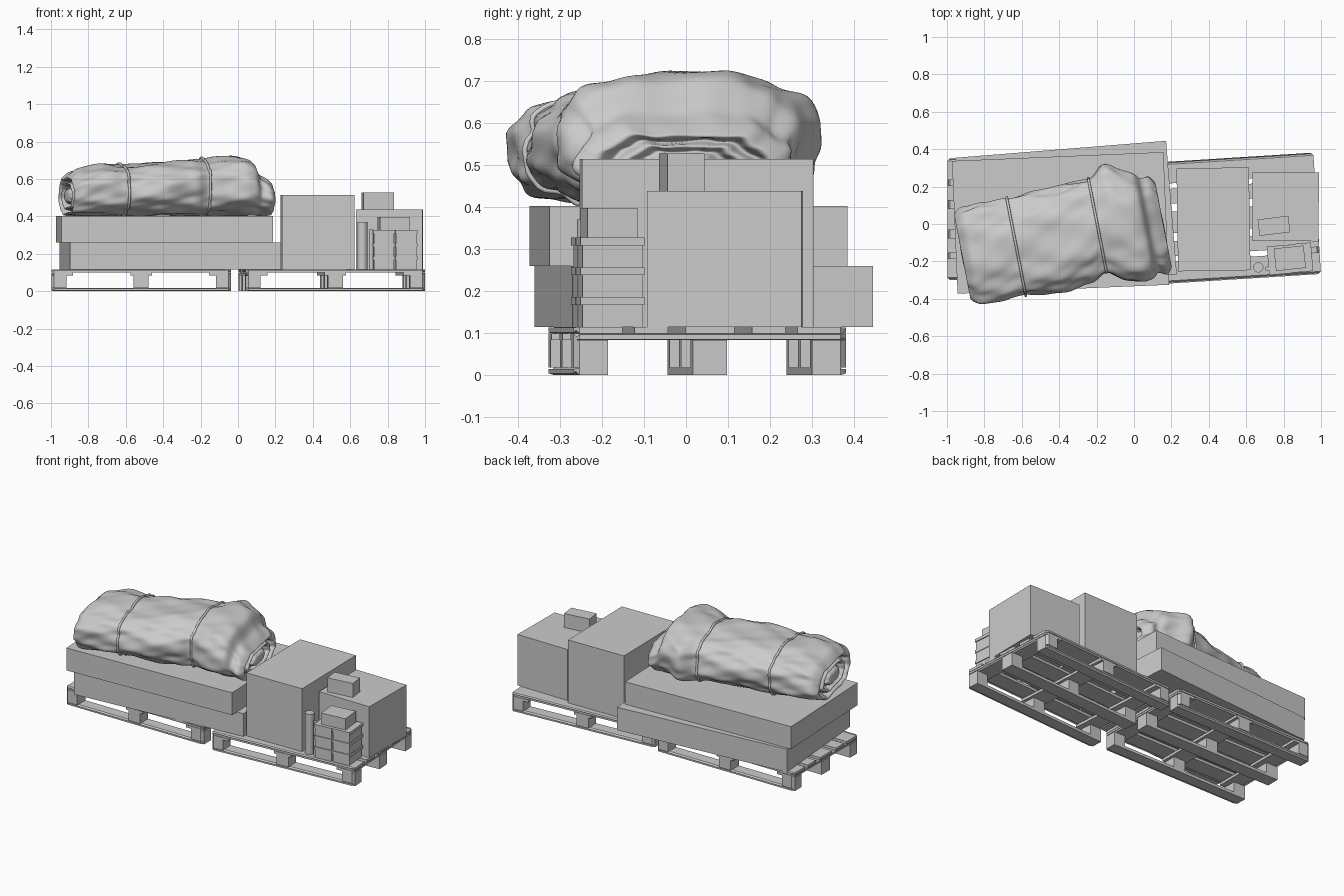
import bpy, bmesh, math
from mathutils import Matrix, Vector

if "Cube" in bpy.data.objects:
    bpy.data.objects.remove(bpy.data.objects["Cube"])

grey = bpy.data.materials.new("plain_grey")
grey.diffuse_color = (0.6, 0.6, 0.6, 1)
grey.use_nodes = True
grey.node_tree.nodes["Principled BSDF"].inputs["Base Color"].default_value = grey.diffuse_color


def finish(bm, name, smooth=False):
    bmesh.ops.recalc_face_normals(bm, faces=bm.faces)
    me = bpy.data.meshes.new(name)
    bm.to_mesh(me)
    bm.free()
    me.materials.append(grey)
    ob = bpy.data.objects.new(name, me)
    bpy.context.collection.objects.link(ob)
    if smooth:
        for p in me.polygons:
            p.use_smooth = True
    return ob


def add_box(bm, x0, x1, y0, y1, z0, z1):
    m = Matrix.Translation(((x0 + x1) / 2, (y0 + y1) / 2, (z0 + z1) / 2))
    m = m @ Matrix.Diagonal((x1 - x0, y1 - y0, z1 - z0, 1))
    bmesh.ops.create_cube(bm, size=1, matrix=m)


def place(ob, x, y, deg):
    ob.location = (x, y, 0)
    ob.rotation_euler.z = math.radians(deg)


def box(name, x, y, sx, sy, z0, z1, deg=0):
    bm = bmesh.new()
    add_box(bm, -sx / 2, sx / 2, -sy / 2, sy / 2, z0, z1)
    place(finish(bm, name), x, y, deg)


# Pallets: runners, blocks, cross boards and deck boards
def pallet(name, x, y, deg):
    L, W = 0.48, 0.325
    bm = bmesh.new()
    for cy in (-W + 0.041, 0, W - 0.041):
        add_box(bm, -L, L, cy - 0.041, cy + 0.041, 0, 0.018)
        for cx in (-L + 0.04, 0, L - 0.04):
            add_box(bm, cx - 0.04, cx + 0.04, cy - 0.041, cy + 0.041, 0.018, 0.083)
    for cx in (-L + 0.058, 0, L - 0.058):
        add_box(bm, cx - 0.058, cx + 0.058, -W, W, 0.083, 0.099)
    for cy, w in ((-W + 0.058, 0.116), (-0.14, 0.08), (0, 0.116), (0.14, 0.08), (W - 0.058, 0.116)):
        add_box(bm, -L, L, cy - w / 2, cy + w / 2, 0.099, 0.115)
    # clipped outer corners
    corners = [e for e in bm.edges if all(
        abs(abs(v.co.x) - L) < 1e-4 and abs(abs(v.co.y) - W) < 1e-4 for v in e.verts)]
    bmesh.ops.bevel(bm, geom=corners, offset=0.014, segments=1, affect='EDGES')
    place(finish(bm, name), x, y, deg)


pallet("left_pallet", -0.518, 0.025, 0)
pallet("right_pallet", 0.50, 0.027, 3.6)

# Large crates and cartons
box("lower_slab", -0.363, 0.042, 1.13, 0.717, 0.115, 0.26, 4.6)
box("upper_slab", -0.393, 0.006, 1.131, 0.71, 0.26, 0.402, 2.4)
box("tall_carton", 0.425, 0.025, 0.387, 0.55, 0.115, 0.514, 0.9)
box("end_carton", 0.81, 0.093, 0.355, 0.367, 0.115, 0.438, -0.7)
box("top_carton", 0.748, -0.01, 0.165, 0.088, 0.438, 0.527, 7)

# Two columns of small lidded boxes with one box across them
for col, cx, cy in (("left", 0.775, -0.192), ("right", 0.893, -0.18)):
    for i in range(3):
        z = 0.115 + i * 0.0707
        box(f"{col}_small_box_{i}", cx, cy, 0.108, 0.143, z, z + 0.052, 5)
        box(f"{col}_small_lid_{i}", cx, cy, 0.118, 0.153, z + 0.052, z + 0.0705, 5)
box("small_top_box", 0.833, -0.183, 0.16, 0.12, 0.327, 0.398, 6)


# Upright tubes
def tube(name, x, y, r, z1):
    bm = bmesh.new()
    bmesh.ops.create_cone(bm, cap_ends=True, segments=24, radius1=r, radius2=r,
                          depth=z1 - 0.115, matrix=Matrix.Translation((x, y, (z1 + 0.115) / 2)))
    ob = finish(bm, name)
    for p in ob.data.polygons:
        p.use_smooth = len(p.vertices) == 4


tube("thick_tube", 0.665, -0.232, 0.027, 0.37)
tube("thin_tube", 0.712, -0.24, 0.012, 0.33)

# Tied cloth bundle: centre x, centre y, half width, top height along its length
FLOOR = 0.403
N = 64
stations = [
    (-0.91, -0.178, 0.235, 0.615), (-0.88, -0.172, 0.262, 0.65), (-0.75, -0.145, 0.272, 0.68),
    (-0.63, -0.12, 0.262, 0.672), (-0.45, -0.095, 0.275, 0.69), (-0.275, -0.045, 0.272, 0.702),
    (-0.195, -0.01, 0.255, 0.70), (-0.10, 0.012, 0.325, 0.72), (0.0, -0.015, 0.30, 0.722),
    (0.06, -0.01, 0.28, 0.70), (0.075, -0.005, 0.245, 0.635), (0.13, -0.005, 0.265, 0.60),
    (0.15, -0.005, 0.235, 0.58)]
ANG = math.radians(11)


def section(st, grow=0.0, scale=1.0, wrinkle=1.0):
    x, y, hw, top = st
    h = top - FLOOR
    pts = []
    for i in range(N):
        a = 2 * math.pi * i / N
        c, s = math.cos(a), math.sin(a)
        e = 2 / 2.5
        u = math.copysign(abs(c) ** e, c) * hw * scale
        w = math.copysign(abs(s) ** e, s) * h / 2 * scale
        d = grow + wrinkle * (0.007 * math.sin(6 * a + 11 * x) + 0.005 * math.sin(11 * a - 17 * x)
                              + 0.003 * math.sin(17 * a + 31 * x))
        u += d * c
        w += d * s * 0.8
        z = max(FLOOR + h / 2 + w, FLOOR - min(grow, 0.002))
        pts.append(Vector((x - u * math.sin(ANG), y + u * math.cos(ANG), z)))
    return pts


rings = []
for a, b in zip(stations, stations[1:]):
    steps = max(1, round((b[0] - a[0]) / 0.03))
    for k in range(steps):
        t = k / steps
        f = t * t * (3 - 2 * t)
        rings.append(section([a[0] + (b[0] - a[0]) * t] + [p + (q - p) * f for p, q in zip(a[1:], b[1:])]))
rings.append(section(stations[-1]))


# Rolled folds on each end: rings stepping in and out
def end_rings(st, out):
    res = []
    for scale, depth in ((0.92, 0.012), (0.84, 0.0), (0.80, -0.04), (0.72, -0.04), (0.67, 0.008),
                         (0.56, 0.008), (0.51, -0.035), (0.42, -0.035), (0.37, 0.005), (0.2, 0.01)):
        res.append(section((st[0] + out * depth,) + tuple(st[1:]), scale=scale, wrinkle=scale))
    return res


rings = end_rings(stations[0], -1)[::-1] + rings + end_rings(stations[-1], 1)
bm = bmesh.new()
vr = [[bm.verts.new(p) for p in r] for r in rings]
for r, q in zip(vr, vr[1:]):
    for i in range(N):
        j = (i + 1) % N
        bm.faces.new((r[i], r[j], q[j], q[i]))
for r in (vr[0], vr[-1]):
    mid = bm.verts.new(sum((v.co for v in r), Vector()) / N)
    for i in range(N):
        bm.faces.new((r[i], r[(i + 1) % N], mid))
bundle = finish(bm, "cloth_bundle", True)
bundle.modifiers.new("soften", 'SUBSURF').levels = 1
bundle.modifiers["soften"].render_levels = 1

# Straps tied around the bundle
for name, k in (("left_strap", 3), ("right_strap", 6)):
    cu = bpy.data.curves.new(name, 'CURVE')
    cu.dimensions = '3D'
    cu.bevel_depth = 0.007
    cu.bevel_resolution = 2
    sp = cu.splines.new('POLY')
    sp.points.add(N - 1)
    for p, co in zip(sp.points, section(stations[k], grow=0.004)):
        p.co = (*co, 1)
    sp.use_cyclic_u = True
    cu.materials.append(grey)
    bpy.context.collection.objects.link(bpy.data.objects.new(name, cu))
